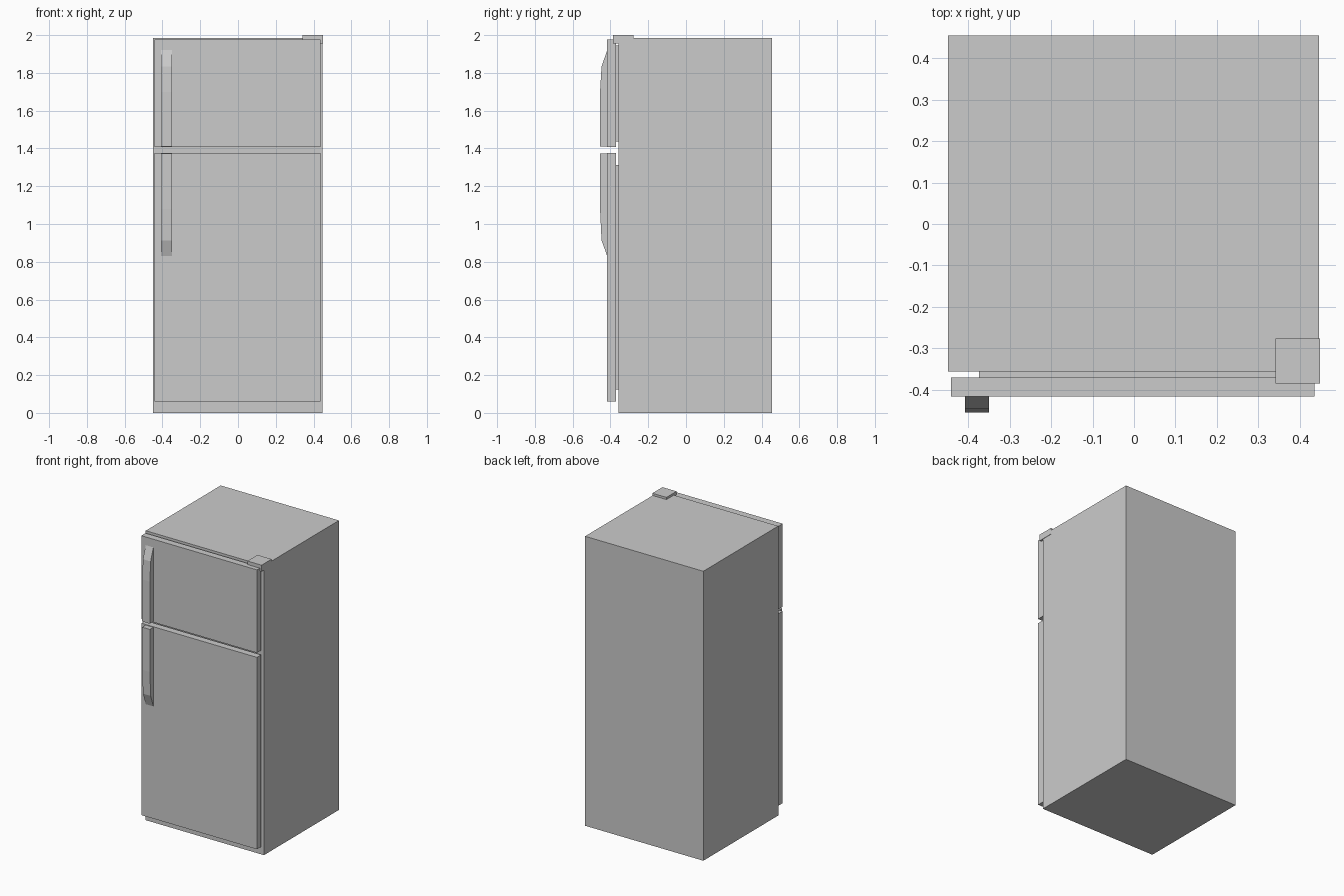
import bpy

if "Cube" in bpy.data.objects:
    bpy.data.objects.remove(bpy.data.objects["Cube"])


def prism(name, x0, x1, profile):
    """Extrude a (y, z) profile along x."""
    n = len(profile)
    verts = [(x, y, z) for x in (x0, x1) for y, z in profile]
    faces = [tuple(range(n)), tuple(range(2 * n - 1, n - 1, -1))]
    faces += [(i, i + n, (i + 1) % n + n, (i + 1) % n) for i in range(n)]
    mesh = bpy.data.meshes.new(name)
    mesh.from_pydata(verts, [], faces)
    ob = bpy.data.objects.new(name, mesh)
    bpy.context.collection.objects.link(ob)
    # consistent outward normals
    import bmesh
    bm = bmesh.new()
    bm.from_mesh(mesh)
    bmesh.ops.recalc_face_normals(bm, faces=bm.faces)
    bm.to_mesh(mesh)
    bm.free()
    return ob


def box(name, x, y, z):
    return prism(name, *x, [(y[0], z[0]), (y[1], z[0]), (y[1], z[1]), (y[0], z[1])])


FRONT = -0.417   # door front plane
GRIP = -0.455    # handle outer plane

# Cabinet
box("cabinet", (-0.45, 0.447), (-0.357, 0.455), (0, 1.985))

# Doors with recessed gaskets behind them
for part, door_z, seal_z in (("freezer", (1.407, 1.976), (1.437, 1.946)),
                             ("fridge", (0.06, 1.376), (0.125, 1.312))):
    box(part + "_door", (-0.442, 0.436), (FRONT, -0.371), door_z)
    box(part + "_gasket", (-0.375, 0.369), (-0.371, -0.357), seal_z)

# Handles: square end at the door gap, tapering toward the far end
for part, base, shoulder, bend, tip in (("freezer", 1.411, 1.70, 1.835, 1.92),
                                        ("fridge", 1.372, 1.08, 0.913, 0.83)):
    prism(part + "_handle", -0.408, -0.35,
          [(FRONT, base), (GRIP, base), (GRIP, shoulder), (-0.447, bend), (FRONT, tip)])

# Top hinge cover
box("hinge_cover", (0.342, 0.449), (-0.386, -0.277), (1.956, 2.0))
